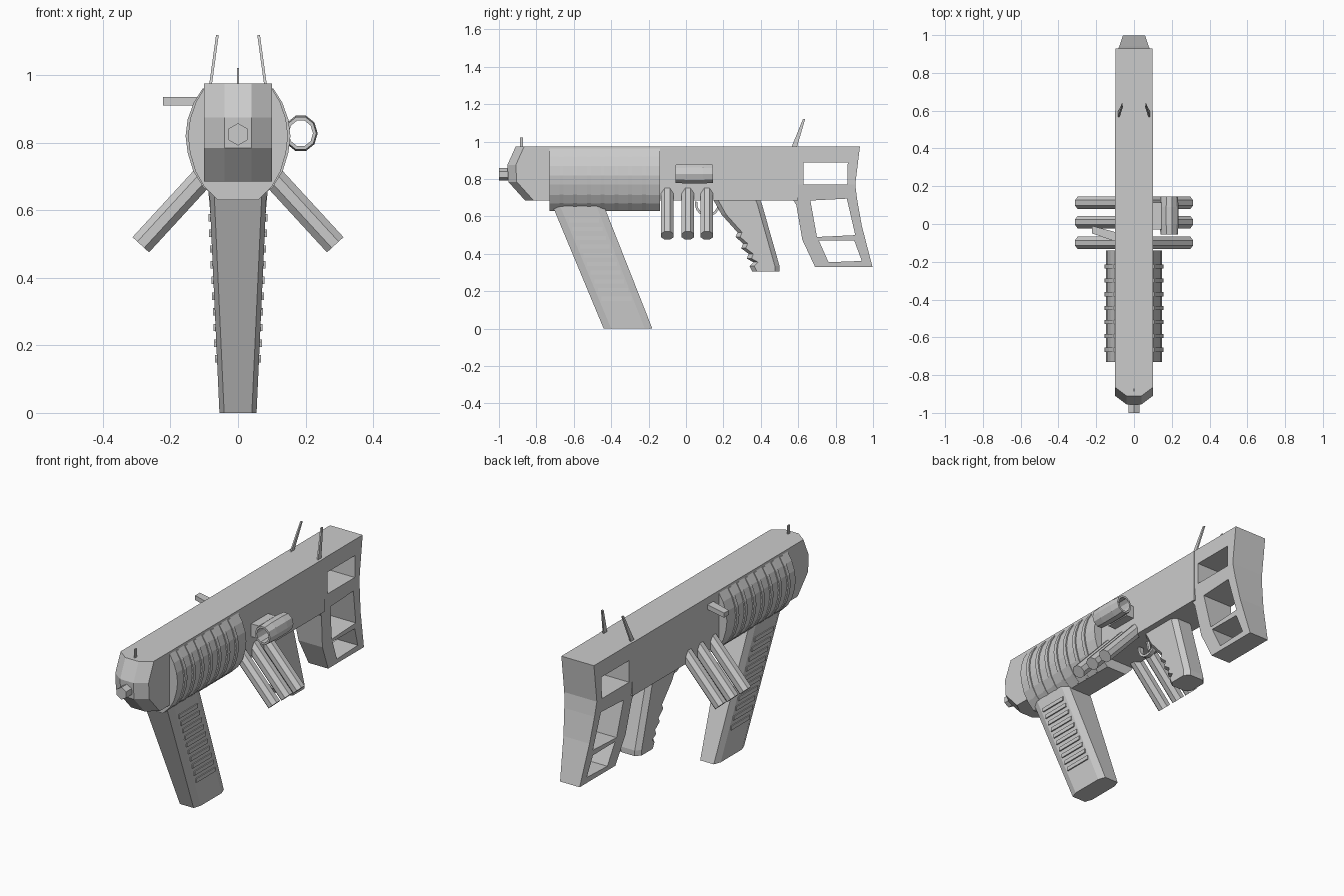
import bpy, bmesh, math
from mathutils import Vector

if "Cube" in bpy.data.objects:
    bpy.data.objects.remove(bpy.data.objects["Cube"])


def loft(name, rings, loop=False):
    """Skin a list of equal-length rings; cap the ends unless the rings loop."""
    bm = bmesh.new()
    vs = [[bm.verts.new(p) for p in r] for r in rings]
    n = len(vs[0])
    pairs = list(zip(vs, vs[1:])) + ([(vs[-1], vs[0])] if loop else [])
    for a, b in pairs:
        for i in range(n):
            j = (i + 1) % n
            bm.faces.new((a[i], a[j], b[j], b[i]))
    if not loop:
        bm.faces.new(vs[0])
        bm.faces.new(vs[-1])
    bmesh.ops.recalc_face_normals(bm, faces=bm.faces)
    me = bpy.data.meshes.new(name)
    bm.to_mesh(me)
    bm.free()
    ob = bpy.data.objects.new(name, me)
    bpy.context.collection.objects.link(ob)
    return ob


def rod(name, a, b, r, sides=8):
    """Straight faceted rod from a to b."""
    a, b = Vector(a), Vector(b)
    q = (b - a).to_track_quat('Z', 'Y')
    ang = [2 * math.pi * (i + 0.5) / sides for i in range(sides)]
    off = [q @ Vector((r * math.cos(t), r * math.sin(t), 0)) for t in ang]
    return loft(name, [[a + o for o in off], [b + o for o in off]])


def box(name, x0, x1, y0, y1, z0, z1):
    return loft(name, [[(x0, y0, z), (x1, y0, z), (x1, y1, z), (x0, y1, z)] for z in (z0, z1)])


# receiver with a faceted nose
def body_ring(x, back):
    prof = [(-0.91, 0.975), (-0.955, 0.875), (-0.95, 0.785), (-0.86, 0.685)]
    return [(x, y + back, z) for y, z in prof] + [(x, 0.6, 0.685), (x, 0.6, 0.975)]


loft("receiver", [body_ring(-0.1, 0.045), body_ring(-0.04, 0),
                  body_ring(0.04, 0), body_ring(0.1, 0.045)])
rod("nozzle", (0, -0.9, 0.825), (0, -1.0, 0.825), 0.033, 6)

# rounded handguard and its ribs
half = [(0.1, 0.962), (0.125, 0.92), (0.142, 0.87), (0.148, 0.82),
        (0.142, 0.77), (0.126, 0.715), (0.1, 0.67), (0.06, 0.63)]
section = half + [(-x, z) for x, z in reversed(half)]


def guard(name, y0, y1, sx=1.0, sz=1.0):
    loft(name, [[(x * sx, y, 0.82 + (z - 0.82) * sz) for x, z in section] for y in (y0, y1)])


guard("handguard", -0.73, -0.14)
for i in range(7):
    y = -0.225 - i * 0.0735
    guard("handguard_rib", y - 0.011, y + 0.011, 1.05, 0.99)


# slanted magazine with chamfered corners
def mag_ring(z, y0, y1, w):
    c, d = 0.014, 0.04
    h = [(w - c, y0), (w, y0 + d), (w, y1 - d), (w - c, y1)]
    return [(x, y, z) for x, y in h + [(-x, y) for x, y in reversed(h)]]


loft("magazine", [mag_ring(0.66, -0.715, -0.44, 0.085), mag_ring(0.0, -0.44, -0.18, 0.055)])
for i in range(10):
    z = 0.16 + i * 0.0465
    yf = -0.44 - 0.275 * z / 0.66
    w = 0.055 + 0.03 * z / 0.66
    for s in (-1, 1):
        box("magazine_rib", s * (w - 0.01), s * (w + 0.006), yf + 0.055, yf + 0.215,
            z - 0.011, z + 0.011)

# three angled rods on each side
for y in (-0.1, 0.01, 0.112):
    for s in (-1, 1):
        rod("side_rod", (s * 0.06, y, 0.746), (s * 0.288, y, 0.498), 0.036, 8)


# open side tube with its mount
def tube_ring(y, r):
    return [(0.186 + r * math.cos(t), y, 0.828 + r * 1.1 * math.sin(t))
            for t in (2 * math.pi * i / 10 for i in range(10))]


loft("side_tube", [tube_ring(y, r) for y, r in
                   ((-0.055, 0.046), (0.0, 0.05), (0.09, 0.05), (0.145, 0.046),
                    (0.145, 0.036), (-0.055, 0.036))], loop=True)
box("side_tube_mount", 0.09, 0.146, -0.03, 0.115, 0.79, 0.86)

# charging handle on the left
loft("charging_handle", [[(-0.09, -0.095, z), (-0.09, -0.045, z),
                          (-0.222, -0.01, z), (-0.222, -0.05, z)] for z in (0.91, 0.935)])

# pistol grip with finger notches
front = [(0.14, 0.7), (0.19, 0.61), (0.275, 0.515), (0.265, 0.49), (0.305, 0.455),
         (0.295, 0.43), (0.335, 0.4), (0.325, 0.375), (0.36, 0.355), (0.34, 0.335), (0.355, 0.305)]
rear = [(0.5, 0.305), (0.5, 0.335), (0.405, 0.67), (0.39, 0.7)]


def grip_ring(x, inset):
    return ([(x, y + inset, z) for y, z in front] + [(x, y - inset, z) for y, z in rear])


loft("grip", [grip_ring(-0.066, 0.025), grip_ring(-0.042, 0),
              grip_ring(0.042, 0), grip_ring(0.066, 0.025)])

# trigger guard hoop and trigger
arc = [math.radians(170 + 20 * i) for i in range(11)]
loft("trigger_guard", [[(x, 0.115 + r * math.cos(t), 0.668 + r * math.sin(t))
                        for x, r in ((-0.012, 0.055), (0.012, 0.055), (0.012, 0.068), (-0.012, 0.068))]
                       for t in arc])
rod("trigger", (0, 0.11, 0.69), (0, 0.125, 0.63), 0.01, 6)

# skeleton stock: filled outline with three openings, tapered toward the toe
outlines = [
    [(0.59, 0.975), (0.93, 0.975), (0.905, 0.77), (0.915, 0.69), (0.94, 0.55), (0.997, 0.33),
     (0.69, 0.33), (0.622, 0.475), (0.59, 0.66), (0.575, 0.685), (0.59, 0.77)],
    [(0.628, 0.888), (0.865, 0.888), (0.862, 0.77), (0.628, 0.77)],
    [(0.665, 0.685), (0.86, 0.695), (0.905, 0.5), (0.7, 0.49)],
    [(0.71, 0.472), (0.9, 0.47), (0.94, 0.362), (0.762, 0.355)]]
cu = bpy.data.curves.new("stock_outline", 'CURVE')
cu.dimensions = '2D'
cu.fill_mode = 'BOTH'
cu.extrude = 0.098
for pts in outlines:
    sp = cu.splines.new('POLY')
    sp.points.add(len(pts) - 1)
    for p, (y, z) in zip(sp.points, pts):
        p.co = (y, z, 0, 1)
    sp.use_cyclic_u = True
helper = bpy.data.objects.new("stock_outline", cu)
bpy.context.collection.objects.link(helper)
bpy.context.view_layer.update()
me = bpy.data.meshes.new_from_object(helper.evaluated_get(bpy.context.evaluated_depsgraph_get()))
bpy.data.objects.remove(helper)
for v in me.vertices:
    y, z, x = v.co
    v.co = (x * min(1, 0.6 + 0.4 * (z - 0.33) / 0.44), y, z)
bm = bmesh.new()
bm.from_mesh(me)
bmesh.ops.remove_doubles(bm, verts=bm.verts, dist=0.0005)
bmesh.ops.recalc_face_normals(bm, faces=bm.faces)
for f in bm.faces:
    f.smooth = False
bm.to_mesh(me)
bm.free()
bpy.context.collection.objects.link(bpy.data.objects.new("stock", me))

# sights
box("front_sight", -0.003, 0.003, -0.888, -0.872, 0.96, 1.022)
for s in (-1, 1):
    loft("rear_sight", [[(s * (x - 0.004), y, z), (s * (x + 0.004), y, z),
                         (s * (x + 0.004), y + w, z), (s * (x - 0.004), y + w, z)]
                        for x, y, w, z in ((0.083, 0.56, 0.03, 0.96), (0.061, 0.625, 0.012, 1.12))])
